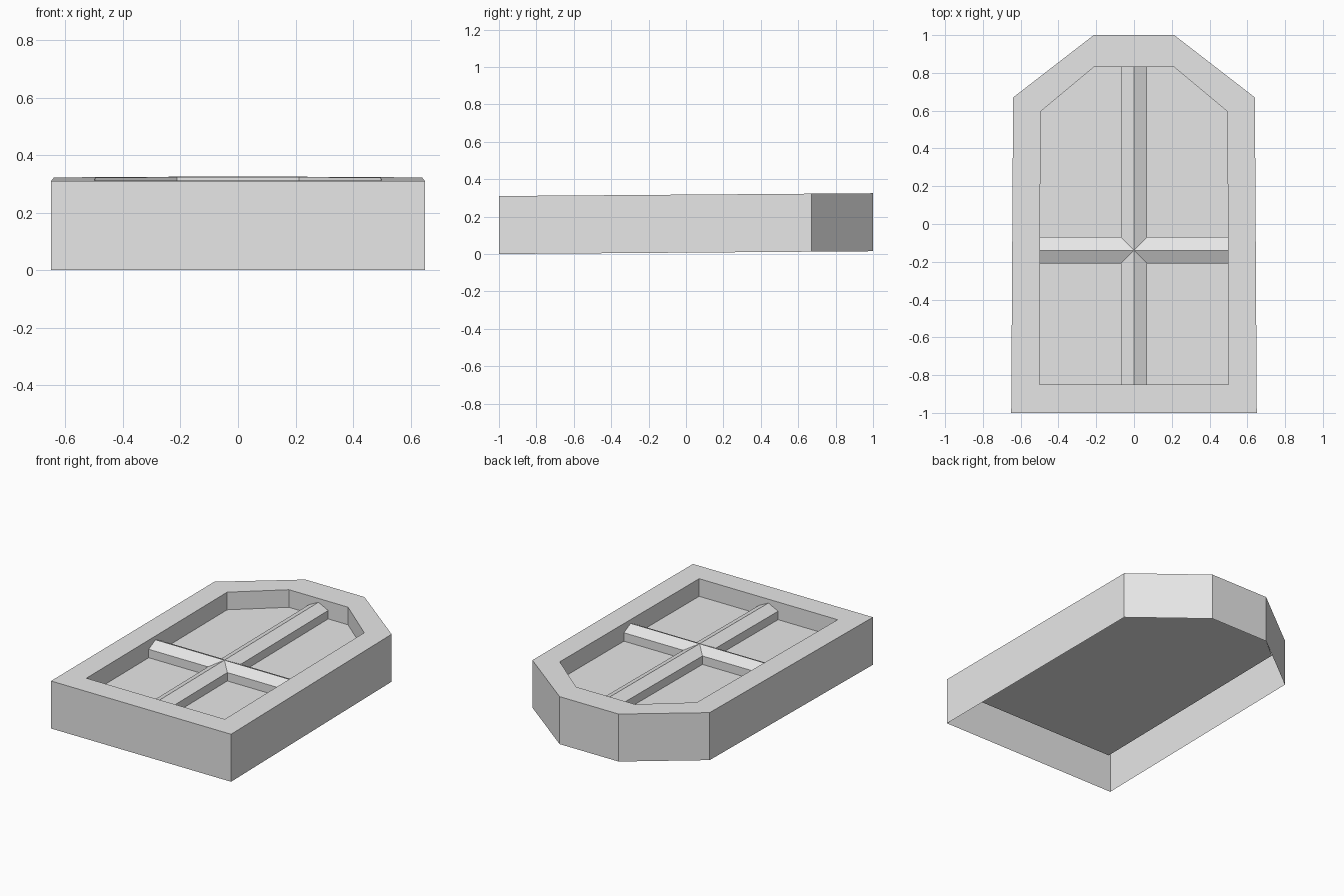
import bpy
import bmesh

if "Cube" in bpy.data.objects:
    bpy.data.objects.remove(bpy.data.objects["Cube"], do_unlink=True)

TOP, FLOOR, BAR, RIDGE = 0.31, 0.195, 0.25, 0.285
TILT = 0.0075      # the whole piece rises slightly towards the back
HALF_BAR = 0.07
CROSS_Y = -0.14

stone = bpy.data.materials.new("light grey")
stone.use_nodes = True
grey = (0.8, 0.8, 0.8, 1)
stone.diffuse_color = grey
stone.node_tree.nodes["Principled BSDF"].inputs["Base Color"].default_value = grey


def finish(name, bm):
    for v in bm.verts:
        v.co.z += TILT * (v.co.y + 1)
    mesh = bpy.data.meshes.new(name)
    bm.to_mesh(mesh)
    bm.free()
    mesh.materials.append(stone)
    obj = bpy.data.objects.new(name, mesh)
    bpy.context.collection.objects.link(obj)
    return obj


def mirrored(half):
    """Closed counter-clockwise outline from its +x half."""
    return half + [(-x, y) for x, y in reversed(half)]


def ring(bm, outline, z):
    return [bm.verts.new((x, y, z)) for x, y in outline]


def bridge(bm, a, b):
    n = len(a)
    for i in range(n):
        j = (i + 1) % n
        bm.faces.new((a[i], a[j], b[j], b[i]))


outer = mirrored([(0.65, -1), (0.64, 0.67), (0.213, 1)])
inner = mirrored([(0.5, -0.85), (0.495, 0.595), (0.213, 0.83)])
middle = [((a + c) / 2, (b + d) / 2) for (a, b), (c, d) in zip(outer, inner)]

# Arched frame: outer wall, flat rim and recess wall, open underneath
bm = bmesh.new()
rings = [ring(bm, outer, 0), ring(bm, outer, TOP),
         ring(bm, inner, TOP), ring(bm, inner, FLOOR)]
for low, high in zip(rings, rings[1:]):
    bridge(bm, low, high)
finish("arched_frame", bm)

# Backing panel, hidden edge tucked under the rim
bm = bmesh.new()
bm.faces.new(ring(bm, middle, FLOOR))
finish("back_panel", bm)


# Glazing bars: ridged strips crossing each other on the panel
def bar(name, start, end, place):
    profile = [(-HALF_BAR, FLOOR), (-HALF_BAR, BAR), (0, RIDGE),
               (HALF_BAR, BAR), (HALF_BAR, FLOOR)]
    bm = bmesh.new()
    rows = [[bm.verts.new(place(s, t, z)) for s, z in profile]
            for t in (start, end)]
    for i in range(len(profile) - 1):
        bm.faces.new((rows[0][i], rows[0][i + 1], rows[1][i + 1], rows[1][i]))
    bmesh.ops.recalc_face_normals(bm, faces=bm.faces)
    if sum(f.normal.z for f in bm.faces) < 0:
        bmesh.ops.reverse_faces(bm, faces=bm.faces)
    finish(name, bm)


bar("upright_bar", -0.85, 0.83, lambda s, t, z: (s, t, z))
bar("cross_bar", -0.498, 0.498, lambda s, t, z: (t, s + CROSS_Y, z))
